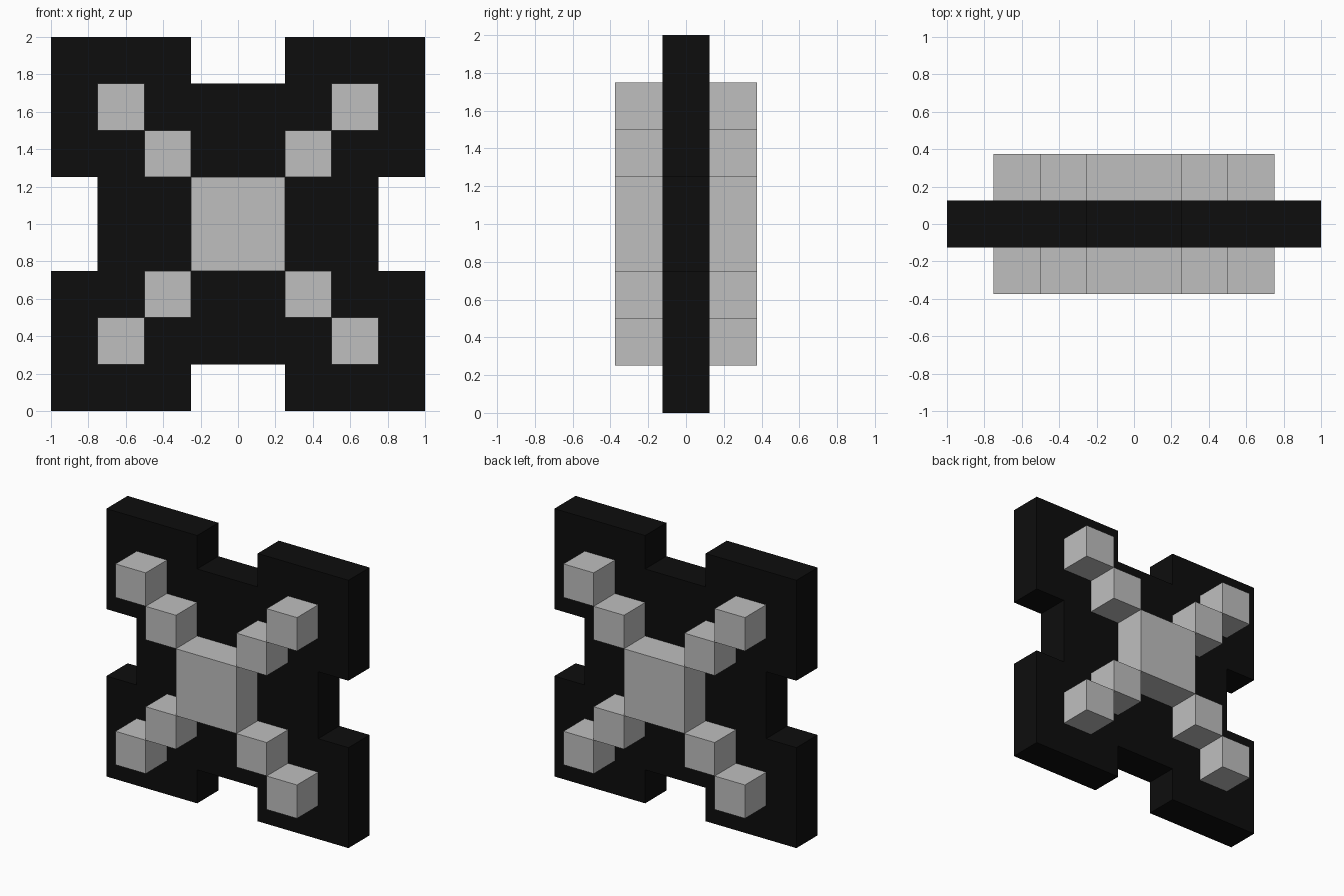
import bpy
import bmesh

if "Cube" in bpy.data.objects:
    bpy.data.objects.remove(bpy.data.objects["Cube"], do_unlink=True)


def make_material(name, value):
    mat = bpy.data.materials.new(name)
    mat.use_nodes = True
    colour = (value, value, value, 1.0)
    mat.diffuse_color = colour
    mat.node_tree.nodes["Principled BSDF"].inputs["Base Color"].default_value = colour
    return mat


BLACK = make_material("black", 0.004)
GREY = make_material("light grey", 0.52)

CENTRE_Z = 1.0
PLATE_DEPTH = 0.25
STUD_DEPTH = 0.75


def extrude_outline(name, points, depth, mat):
    """Flat outline in x and z, extruded evenly about y = 0."""
    bm = bmesh.new()
    face = bm.faces.new([bm.verts.new((x, -depth / 2, z + CENTRE_Z)) for x, z in points])
    result = bmesh.ops.extrude_face_region(bm, geom=[face])
    moved = [v for v in result["geom"] if isinstance(v, bmesh.types.BMVert)]
    bmesh.ops.translate(bm, verts=moved, vec=(0, depth, 0))
    bmesh.ops.recalc_face_normals(bm, faces=bm.faces)
    mesh = bpy.data.meshes.new(name)
    bm.to_mesh(mesh)
    bm.free()
    mesh.materials.append(mat)
    obj = bpy.data.objects.new(name, mesh)
    bpy.context.collection.objects.link(obj)
    return obj


def block(name, x, z, size):
    h = size / 2
    corners = [(x - h, z - h), (x + h, z - h), (x + h, z + h), (x - h, z + h)]
    return extrude_outline(name, corners, STUD_DEPTH, GREY)


# Notched plate: one corner of the outline, mirrored round all four
corner = [(0.75, 0.25), (1, 0.25), (1, 1), (0.25, 1), (0.25, 0.75)]
outline = []
for sx, sz in ((1, 1), (-1, 1), (-1, -1), (1, -1)):
    part = [(sx * x, sz * z) for x, z in corner]
    outline += part if sx * sz > 0 else part[::-1]
extrude_outline("notched_plate", outline, PLATE_DEPTH, BLACK)

# Centre block and the diagonal studs, standing out on both faces
block("centre_block", 0, 0, 0.5)
for side, sx in (("left", 1), ("right", -1)):
    for level, sz in (("upper", 1), ("lower", -1)):
        for ring, d in (("inner", 0.375), ("outer", 0.625)):
            block(f"{level}_{side}_{ring}_stud", sx * d, sz * d, 0.25)
